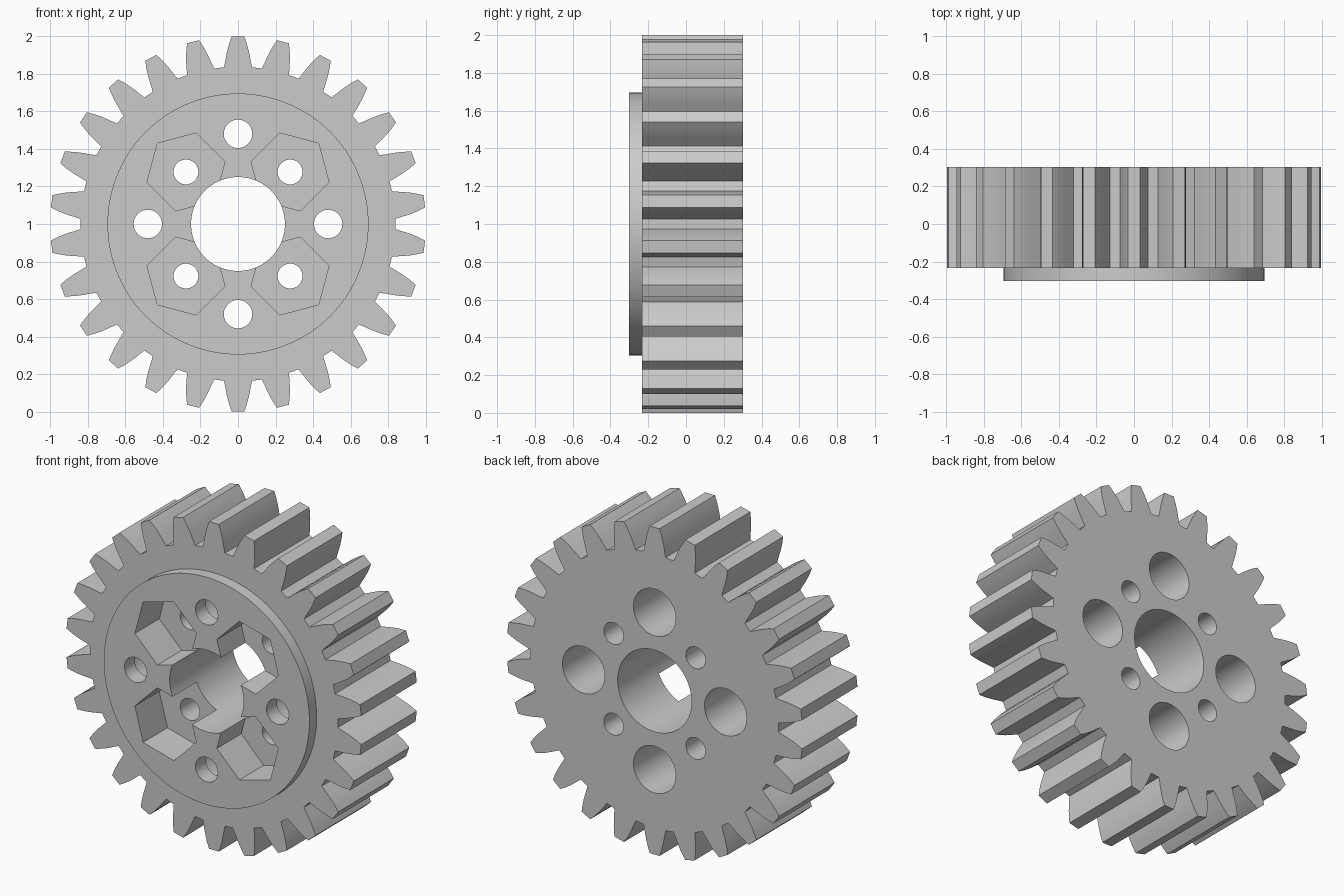
import bpy, bmesh, math
from math import pi, sin, cos, radians

if "Cube" in bpy.data.objects:
    bpy.data.objects.remove(bpy.data.objects["Cube"])

FRONT, SHOULDER, BACK = -0.303, -0.233, 0.303   # depth stations along y
CZ = 1.0                                        # axle height
TEETH = 26

grey = bpy.data.materials.new("plain grey")
grey.diffuse_color = (0.6, 0.6, 0.6, 1)
grey.use_nodes = True
grey.node_tree.nodes["Principled BSDF"].inputs["Base Color"].default_value = grey.diffuse_color


def prism(name, pts, y0, y1):
    """Extrude an (x, z) outline, measured from the axle, from y0 to y1."""
    bm = bmesh.new()
    face = bm.faces.new([bm.verts.new((x, y0, z + CZ)) for x, z in pts])
    ext = bmesh.ops.extrude_face_region(bm, geom=[face])["geom"]
    moved = [v for v in ext if isinstance(v, bmesh.types.BMVert)]
    bmesh.ops.translate(bm, verts=moved, vec=(0, y1 - y0, 0))
    bmesh.ops.recalc_face_normals(bm, faces=bm.faces)
    me = bpy.data.meshes.new(name)
    bm.to_mesh(me)
    bm.free()
    me.materials.append(grey)
    ob = bpy.data.objects.new(name, me)
    bpy.context.collection.objects.link(ob)
    return ob


def ring(r, n=64, cx=0.0, cz=0.0, start=0.0):
    return [(cx + r * cos(start + 2 * pi * i / n), cz + r * sin(start + 2 * pi * i / n))
            for i in range(n)]


def combine(target, tool, operation):
    """Apply a boolean and remove the helper object."""
    tool.hide_render = True
    mod = target.modifiers.new("boolean", 'BOOLEAN')
    mod.operation, mod.solver, mod.object = operation, 'EXACT', tool
    bpy.context.view_layer.objects.active = target
    bpy.ops.object.modifier_apply(modifier=mod.name)
    bpy.data.objects.remove(tool, do_unlink=True)


# toothed body: (radius, half angle) down one curved flank, mirrored per tooth
flank = [(0.838, 0.089), (0.87, 0.078), (0.90, 0.0695), (0.93, 0.060),
         (0.965, 0.0475), (1.0, 0.033)]
outline = []
for t in range(TEETH):
    mid = pi / 2 + 2 * pi * t / TEETH
    side = [(r, mid - a) for r, a in flank] + [(r, mid + a) for r, a in reversed(flank)]
    outline += [(r * cos(a), r * sin(a)) for r, a in side]
gear = prism("gear_wheel", outline, SHOULDER, BACK)

# raised round boss on the front
combine(gear, prism("boss", ring(0.695, 128), FRONT, SHOULDER + 0.1), 'UNION')

# centre bore
combine(gear, prism("bore", ring(0.25, 96), -1, 1), 'DIFFERENCE')

for k in range(4):
    # straight bolt holes with wide counterbores from the back
    a = k * pi / 2
    x, z = 0.48 * cos(a), 0.48 * sin(a)
    combine(gear, prism("bolt_hole", ring(0.0755, 48, x, z), -1, 1), 'DIFFERENCE')
    combine(gear, prism("counterbore", ring(0.143, 64, x, z), FRONT + 0.1, 1), 'DIFFERENCE')
    # diagonal holes with hexagonal pockets in the front, open to the bore
    a += pi / 4
    x, z = 0.392 * cos(a), 0.392 * sin(a)
    combine(gear, prism("small_hole", ring(0.066, 48, x, z), -1, 1), 'DIFFERENCE')
    combine(gear, prism("hex_pocket", ring(0.215, 6, x, z, a), -1, FRONT + 0.235), 'DIFFERENCE')

# smooth round walls, keep crisp edges
bpy.ops.object.select_all(action='DESELECT')
gear.select_set(True)
bpy.context.view_layer.objects.active = gear
bpy.ops.object.shade_smooth_by_angle(angle=radians(25))
